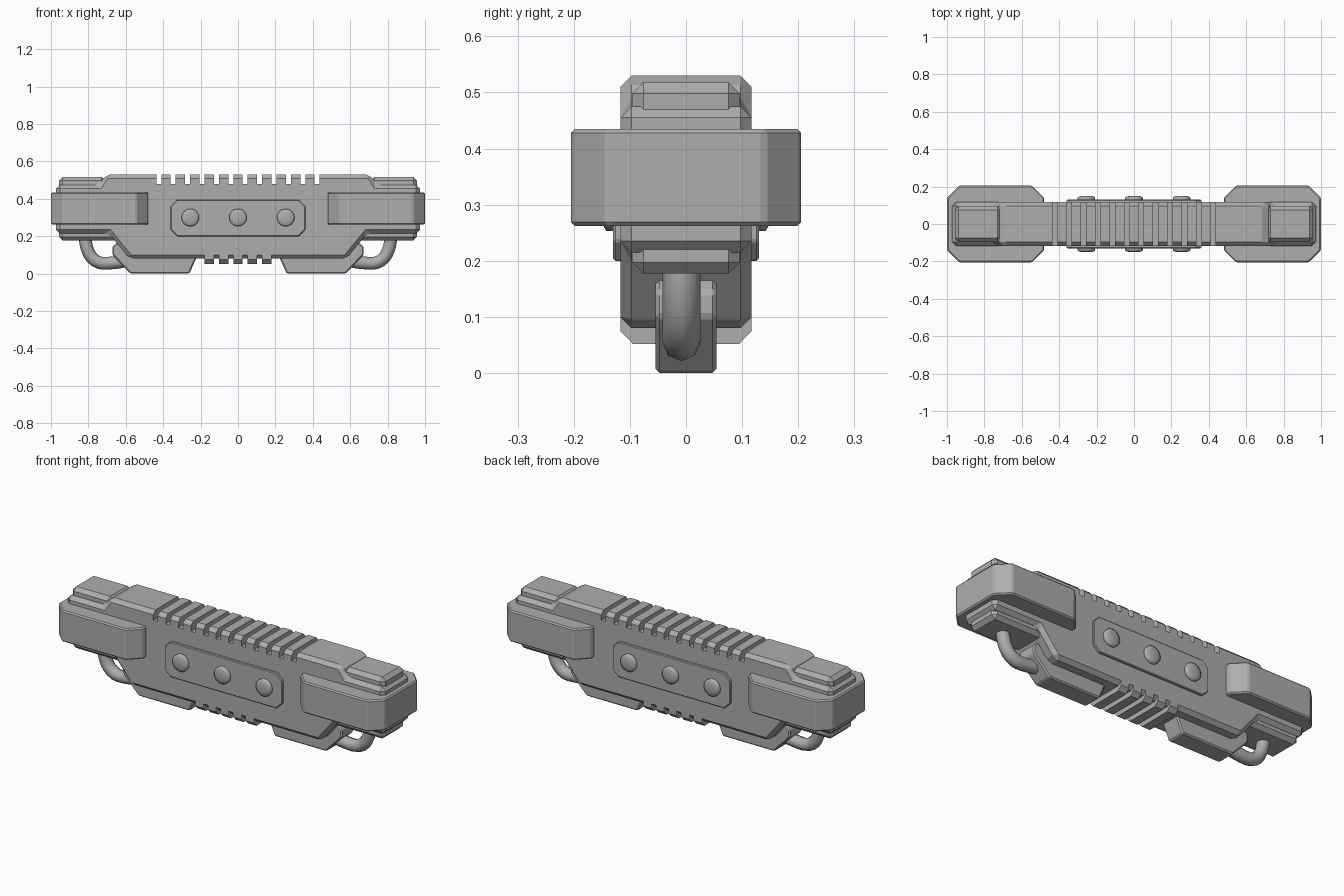
import bpy, bmesh, math
from mathutils import Matrix

if "Cube" in bpy.data.objects:
    bpy.data.objects.remove(bpy.data.objects["Cube"])

grey = bpy.data.materials.new("plain grey")
grey.diffuse_color = (0.42, 0.42, 0.42, 1)
grey.use_nodes = True
grey.node_tree.nodes["Principled BSDF"].inputs["Base Color"].default_value = grey.diffuse_color


def finish(obj, bevel=0.0, segments=1):
    obj.data.materials.append(grey)
    if bevel:
        m = obj.modifiers.new("bevel", 'BEVEL')
        m.width = bevel
        m.segments = segments
        m.limit_method = 'ANGLE'
        m.angle_limit = math.radians(25)
    return obj


def prism(name, pts, lo, hi, axis='y', bevel=0.0, segments=1):
    """Extrude an outline: (x, z) outline along y, or (x, y) outline along z."""
    bm = bmesh.new()
    place = (lambda a, b, t: (a, t, b)) if axis == 'y' else (lambda a, b, t: (a, b, t))
    rings = [[bm.verts.new(place(a, b, t)) for a, b in pts] for t in (lo, hi)]
    bm.faces.new(rings[0])
    bm.faces.new(rings[1][::-1])
    n = len(pts)
    for i in range(n):
        j = (i + 1) % n
        bm.faces.new((rings[0][i], rings[1][i], rings[1][j], rings[0][j]))
    bmesh.ops.recalc_face_normals(bm, faces=bm.faces)
    me = bpy.data.meshes.new(name)
    bm.to_mesh(me)
    bm.free()
    obj = bpy.data.objects.new(name, me)
    bpy.context.collection.objects.link(obj)
    return finish(obj, bevel, segments)


def box(name, x0, x1, y, z0, z1, bevel=0.0, segments=1):
    return prism(name, [(x0, z0), (x1, z0), (x1, z1), (x0, z1)], -y, y, 'y', bevel, segments)


# Main body, chamfered, with a raised middle and a sloped underside
half = [(0.58, 0.08), (0.69, 0.215), (0.972, 0.215), (0.972, 0.475), (0.742, 0.475), (0.705, 0.53)]
body = prism("body", half + [(-x, z) for x, z in reversed(half)], -0.117, 0.117, 'y', 0.02)

# Row of slots across the top of the body
bm = bmesh.new()
for i in range(12):
    x = (i - 5.5) * 0.077
    bmesh.ops.create_cube(bm, size=1, matrix=Matrix.Translation((x, 0, 0.54))
                          @ Matrix.Diagonal((0.027, 0.4, 0.12, 1)))
me = bpy.data.meshes.new("slot_cutter")
bm.to_mesh(me)
bm.free()
cutter = bpy.data.objects.new("slot_cutter", me)
bpy.context.collection.objects.link(cutter)
cutter.hide_render = True
cutter.hide_viewport = True
cut = body.modifiers.new("slots", 'BOOLEAN')
cut.operation = 'DIFFERENCE'
cut.solver = 'EXACT'
cut.object = cutter

# Ribs under the middle
for i in range(5):
    x = (i - 2) * 0.077
    prism(f"under_rib_{i}", [(-0.095, 0.052), (0.095, 0.052), (0.117, 0.075), (0.117, 0.12),
                             (-0.117, 0.12), (-0.117, 0.075)], x - 0.025, x + 0.025, 'y')
    rib = bpy.context.collection.objects[f"under_rib_{i}"]
    for v in rib.data.vertices:          # turn the outline to run across the body
        v.co.x, v.co.y = v.co.y, -v.co.x

for s, side in ((-1, "left"), (1, "right")):
    # Wide end bumper
    plan = [(0.48, 0.14), (0.545, 0.205), (0.935, 0.205), (1.0, 0.14)]
    plan = plan + [(x, -y) for x, y in reversed(plan)]
    prism(f"{side}_bumper", [(s * x, y) for x, y in plan], 0.262, 0.435, 'z', 0.007)

    # Pads above and below the end
    a, b = sorted((s * 0.71, s * 0.957))
    box(f"{side}_top_pad", a, b, 0.096, 0.45, 0.518, 0.02)
    a, b = sorted((s * 0.64, s * 0.957))
    box(f"{side}_bottom_pad", a, b, 0.096, 0.177, 0.25, 0.02)

    # Narrow keel block
    keel = [(0.26, 0), (0.575, 0), (0.672, 0.1), (0.672, 0.145), (0.63, 0.18), (0.22, 0.18), (0.22, 0.09)]
    prism(f"{side}_keel", [(s * x, z) for x, z in keel], -0.054, 0.054, 'y', 0.007)

    # Bent hose from the end down to the keel
    cu = bpy.data.curves.new("hose_path", 'CURVE')
    cu.dimensions = '3D'
    cu.bevel_depth = 0.034
    cu.bevel_resolution = 2
    cu.resolution_u = 4
    sp = cu.splines.new('BEZIER')
    path = [(0.818, 0.21, 0, -0.05), (0.795, 0.105, -0.012, -0.025),
            (0.72, 0.055, -0.03, 0), (0.6, 0.068, -0.04, 0.008)]
    sp.bezier_points.add(len(path) - 1)
    for p, (x, z, dx, dz) in zip(sp.bezier_points, path):
        p.co = (s * x, -0.008, z)
        p.handle_left = (s * (x - dx), -0.008, z - dz)
        p.handle_right = (s * (x + dx), -0.008, z + dz)
    hose = bpy.data.objects.new(f"{side}_hose", cu)
    bpy.context.collection.objects.link(hose)
    finish(hose)

# Side panels with cut corners, each carrying three round buttons
c = 0.035
panel = [(-0.36, 0.2 + c), (-0.36 + c, 0.2), (0.36 - c, 0.2), (0.36, 0.2 + c),
         (0.36, 0.395 - c), (0.36 - c, 0.395), (-0.36 + c, 0.395), (-0.36, 0.395 - c)]
for s, side in ((-1, "front"), (1, "back")):
    lo, hi = sorted((s * 0.10, s * 0.13))
    prism(f"{side}_panel", panel, lo, hi, 'y', 0.004)
    for i in range(3):
        bm = bmesh.new()
        # low domed button built by stacking rings
        rings = []
        for r, y in ((0.047, 0.12), (0.047, 0.142), (0.038, 0.147), (0.02, 0.151)):
            rings.append([bm.verts.new((0.255 * (i - 1) + r * math.cos(k * math.tau / 24), s * y,
                                        0.3 + r * math.sin(k * math.tau / 24))) for k in range(24)])
        for p, q in zip(rings, rings[1:]):
            for k in range(24):
                j = (k + 1) % 24
                bm.faces.new((p[k], p[j], q[j], q[k]))
        bm.faces.new(rings[-1])
        bm.faces.new(rings[0])
        bmesh.ops.recalc_face_normals(bm, faces=bm.faces)
        for f in bm.faces:
            f.smooth = True
        me = bpy.data.meshes.new("button")
        bm.to_mesh(me)
        bm.free()
        button = bpy.data.objects.new(f"{side}_button_{i}", me)
        bpy.context.collection.objects.link(button)
        finish(button)
